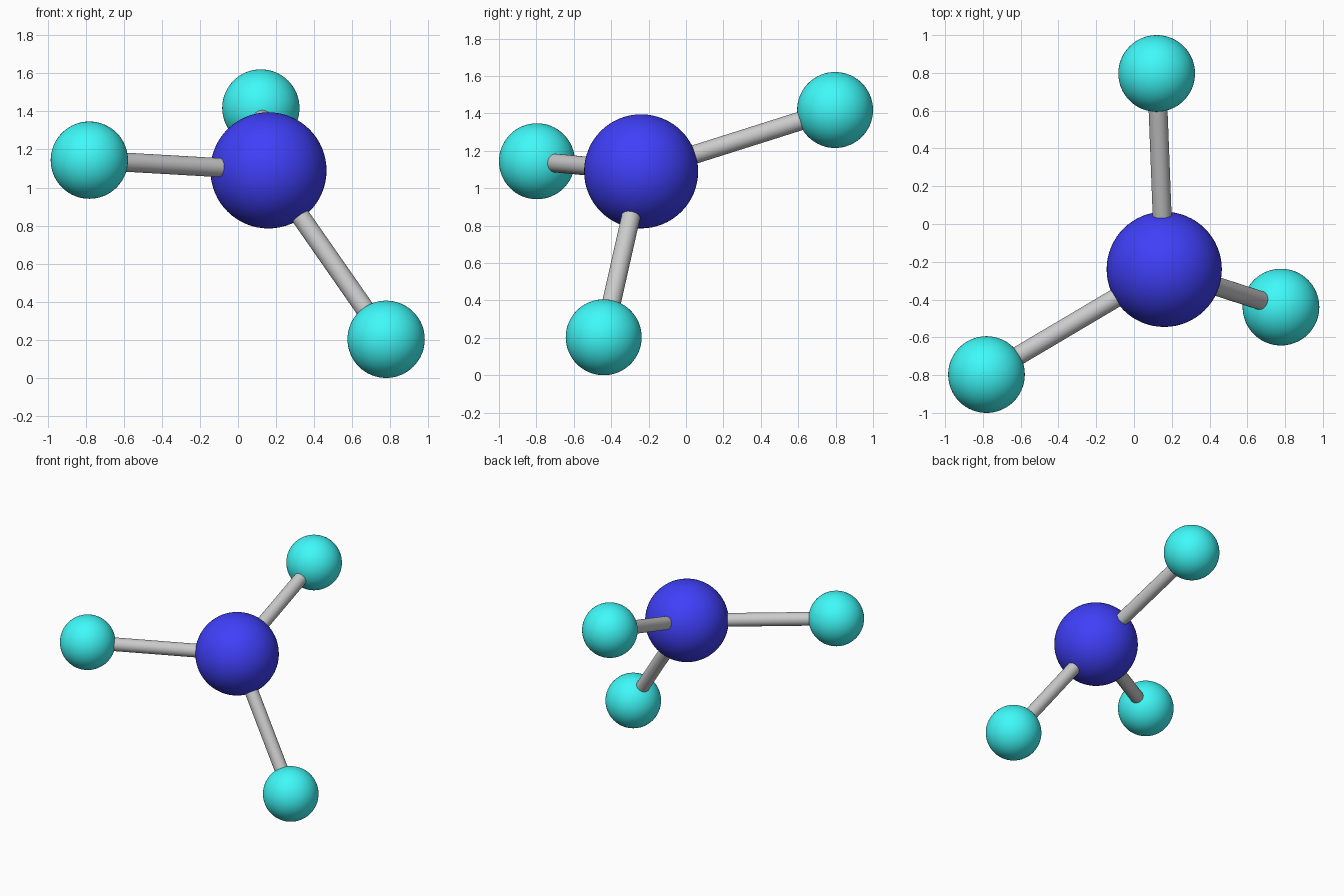
import bpy
from mathutils import Vector

if "Cube" in bpy.data.objects:
    bpy.data.objects.remove(bpy.data.objects["Cube"])


def material(name, rgb):
    m = bpy.data.materials.new(name)
    m.diffuse_color = (*rgb, 1)
    m.use_nodes = True
    m.node_tree.nodes["Principled BSDF"].inputs["Base Color"].default_value = m.diffuse_color
    return m


def ball(name, centre, radius, mat):
    bpy.ops.mesh.primitive_uv_sphere_add(segments=64, ring_count=32,
                                         radius=radius, location=centre)
    o = bpy.context.object
    o.name = name
    o.data.materials.append(mat)
    bpy.ops.object.shade_smooth()


def rod(name, a, b, radius):
    d = b - a
    bpy.ops.mesh.primitive_cylinder_add(vertices=32, radius=radius, depth=d.length,
                                        location=(a + b) / 2,
                                        rotation=d.to_track_quat('Z', 'Y').to_euler())
    bpy.context.object.name = name
    bpy.ops.object.shade_smooth_by_angle()


blue = material("blue", (0.05, 0.05, 0.95))
cyan = material("cyan", (0.05, 0.95, 0.95))

# Large central atom
core = Vector((0.16, -0.24, 1.09))
ball("central_atom", core, 0.305, blue)

# Three outer atoms, each joined to the centre by a bond
outer = {
    "left": Vector((-0.781, -0.797, 1.144)),
    "right": Vector((0.778, -0.44, 0.203)),
    "back": Vector((0.12, 0.797, 1.418)),
}
for side, pos in outer.items():
    ball(side + "_atom", pos, 0.203, cyan)
    rod(side + "_bond", core, pos, 0.05)
